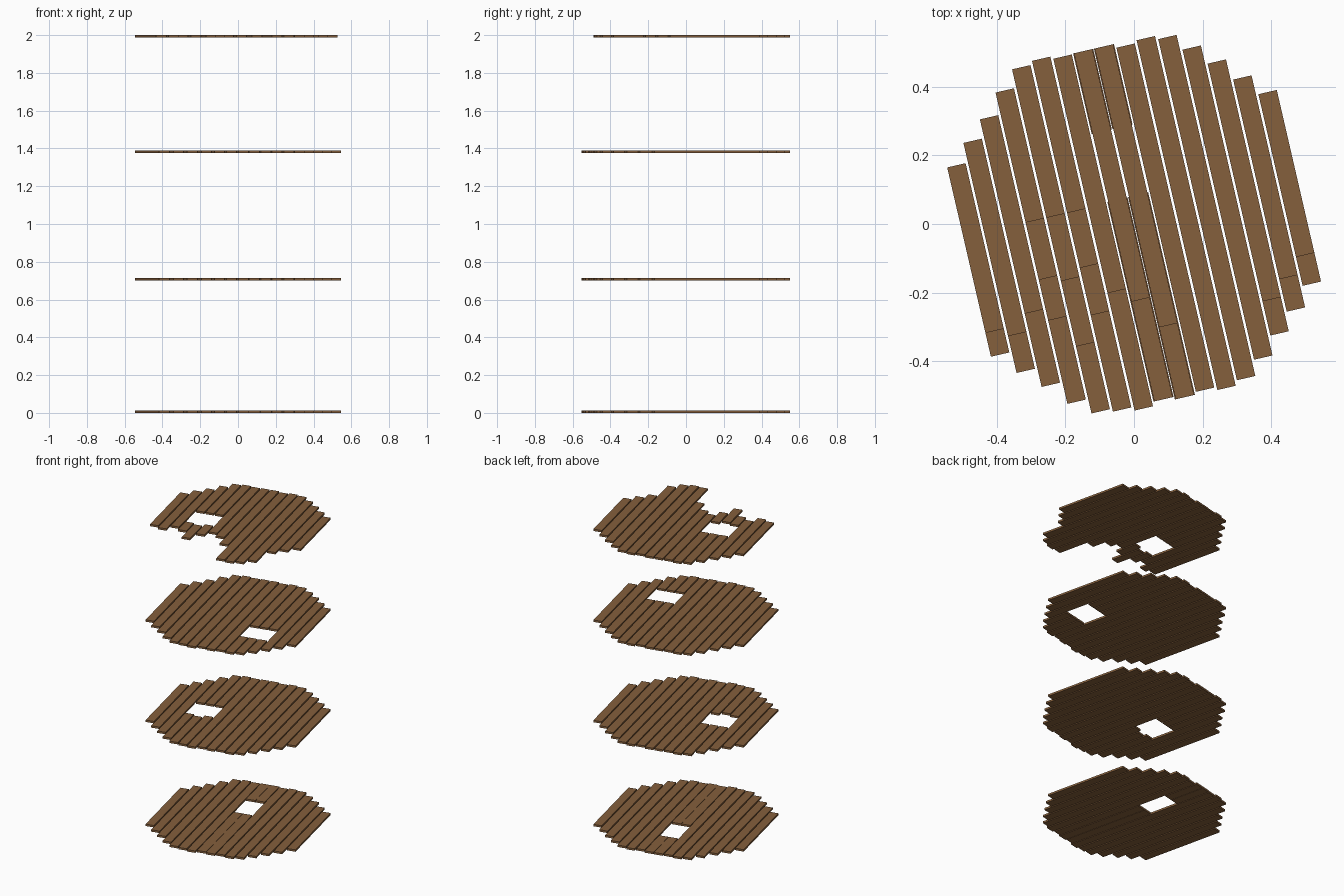
import bpy, bmesh, math
from mathutils import Matrix, Vector

if "Cube" in bpy.data.objects:
    bpy.data.objects.remove(bpy.data.objects["Cube"])

ANGLE = math.radians(13)      # planks run slightly off the y axis
PITCH, WIDTH, THICK = 0.0621, 0.055, 0.013
COUNT = 16

# plank end positions along the plank direction (rough octagon outline)
FAR = [.283, .342, .398, .464, .519, .530, .522, .524,
       .524, .512, .520, .509, .463, .407, .345, .287]
NEAR = [-.283, -.346, -.402, -.467, -.510, -.519, -.530, -.517,
        -.525, -.517, -.526, -.511, -.464, -.406, -.349, -.286]

# broken near ends of the top floor, by plank number
BROKEN = {0: -.212, 1: -.236, 2: -.183, 3: -.218, 4: -.31, 5: -.231, 6: -.179,
          7: -.219, 8: -.31, 13: -.304, 14: -.252, 15: -.20}

# hatch openings: plank number -> (near edge, far edge)
LEFT_HATCH = {3: (-.095, .075), 4: (-.113, .075), 5: (-.088, .075)}
BACK_HATCH = {7: (.08, .283), 8: (.08, .283)}
RIGHT_HATCH = {10: (-.285, -.118), 11: (-.285, -.118), 12: (-.285, -.118)}

wood = bpy.data.materials.new("brown wood")
wood.diffuse_color = (0.235, 0.115, 0.045, 1)
wood.use_nodes = True
wood.node_tree.nodes["Principled BSDF"].inputs["Base Color"].default_value = wood.diffuse_color


def add_plank(bm, u, v0, v1, width):
    """One board as a box from v0 to v1, centred on u."""
    m = (Matrix.Translation(Vector((u, (v0 + v1) / 2, THICK / 2)))
         @ Matrix.Diagonal((width, v1 - v0, THICK, 1)))
    bmesh.ops.create_cube(bm, size=1, matrix=m)


def add_floor(name, z, hatch, broken, hatch_width=WIDTH):
    bm = bmesh.new()
    for i in range(COUNT):
        u = (i - (COUNT - 1) / 2) * PITCH
        near, far = broken.get(i, NEAR[i]), FAR[i]
        if i in hatch:
            a, b = hatch[i]
            add_plank(bm, u, near, a, hatch_width)
            add_plank(bm, u, b, far, hatch_width)
        else:
            add_plank(bm, u, near, far, WIDTH)
    bm.transform(Matrix.Rotation(ANGLE, 4, 'Z'))
    mesh = bpy.data.meshes.new(name)
    bm.to_mesh(mesh)
    bm.free()
    mesh.materials.append(wood)
    ob = bpy.data.objects.new(name, mesh)
    ob.location.z = z
    bpy.context.collection.objects.link(ob)


# four plank floors, the top one broken at the front
add_floor("ground_floor", 0.0, BACK_HATCH, {}, 0.060)
add_floor("second_floor", 0.70, LEFT_HATCH, {})
add_floor("third_floor", 1.375, RIGHT_HATCH, {})
add_floor("broken_top_floor", 2 - THICK, LEFT_HATCH, BROKEN)
